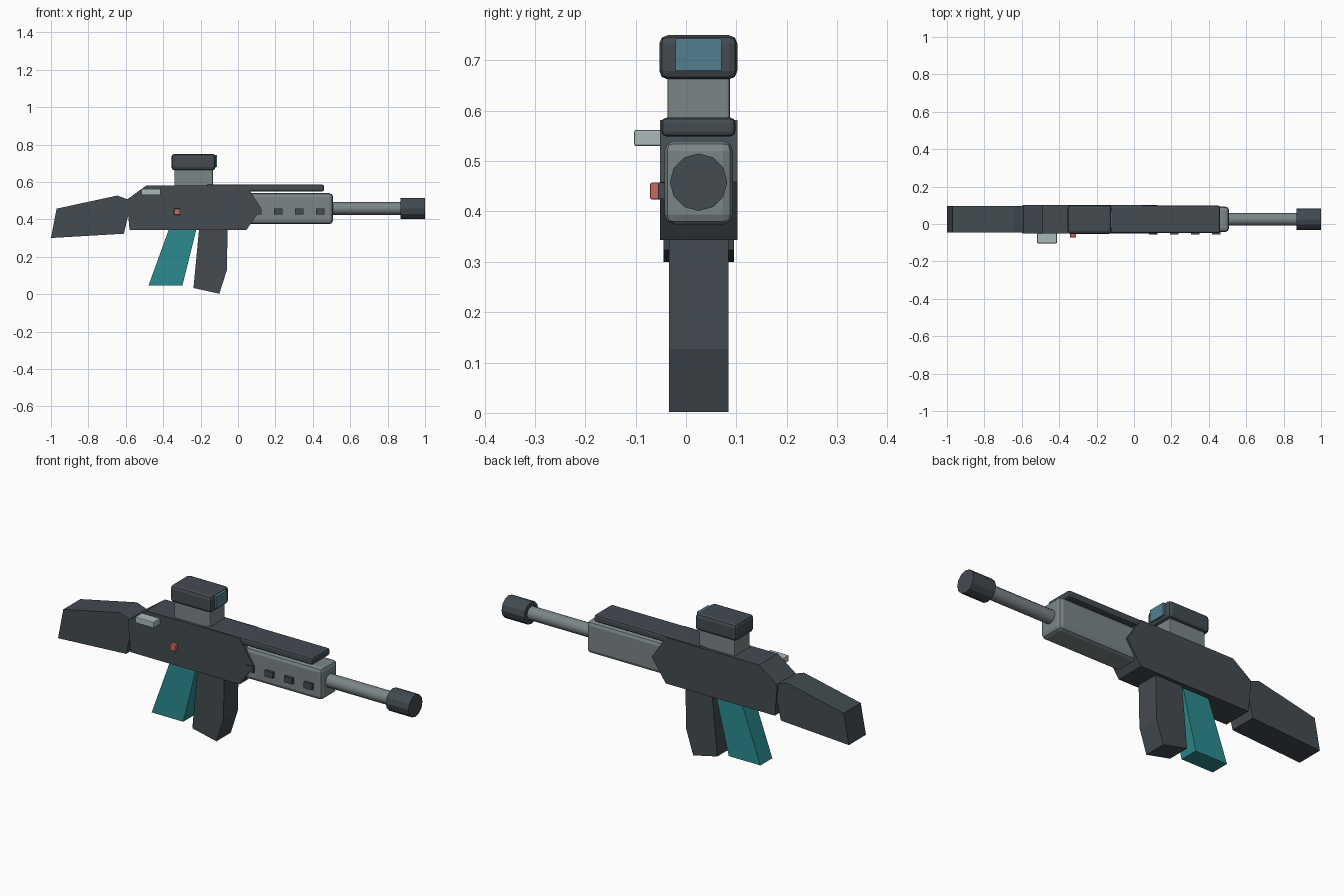
import bpy, bmesh
from math import pi
from mathutils import Matrix, Vector

cube = bpy.data.objects.get("Cube")
if cube:
    bpy.data.objects.remove(cube, do_unlink=True)

MID = 0.025   # side-to-side centre of the body
AXIS = 0.458  # height of the bore


def material(name, r, g, b):
    m = bpy.data.materials.new(name)
    m.use_nodes = True
    m.diffuse_color = (r, g, b, 1)
    m.node_tree.nodes["Principled BSDF"].inputs["Base Color"].default_value = (r, g, b, 1)
    return m


SLATE = material("dark slate", 0.056, 0.07, 0.081)
GREY = material("mid grey", 0.2, 0.235, 0.242)
TEAL = material("teal", 0.025, 0.26, 0.28)
PALE = material("pale grey", 0.4, 0.49, 0.48)
RED = material("soft red", 0.6, 0.14, 0.11)
GLASS = material("blue glass", 0.085, 0.21, 0.27)


def finish(name, bm, mat, bevel=0, smooth=False):
    bmesh.ops.recalc_face_normals(bm, faces=bm.faces)
    mesh = bpy.data.meshes.new(name)
    bm.to_mesh(mesh)
    bm.free()
    mesh.materials.append(mat)
    ob = bpy.data.objects.new(name, mesh)
    bpy.context.collection.objects.link(ob)
    if bevel:
        mod = ob.modifiers.new("rounded edges", "BEVEL")
        mod.width = bevel
        mod.segments = 2
    if smooth:
        bpy.ops.object.select_all(action="DESELECT")
        ob.select_set(True)
        bpy.context.view_layer.objects.active = ob
        bpy.ops.object.shade_smooth_by_angle(angle=pi / 5)
    return ob


def slab(name, outline, half, mat):
    """Side profile in x and z, extruded across the body."""
    bm = bmesh.new()
    face = bm.faces.new([bm.verts.new((x, MID - half, z)) for x, z in outline])
    out = bmesh.ops.extrude_face_region(bm, geom=[face])
    moved = [v for v in out["geom"] if isinstance(v, bmesh.types.BMVert)]
    bmesh.ops.translate(bm, verts=moved, vec=(0, 2 * half, 0))
    return finish(name, bm, mat)


def box(name, low, high, mat, bevel=0):
    a, b = Vector(low), Vector(high)
    bm = bmesh.new()
    bmesh.ops.create_cube(bm, size=1, matrix=Matrix.Translation((a + b) / 2)
                          @ Matrix.Diagonal((*(b - a), 1)))
    return finish(name, bm, mat, bevel)


def tube(name, x0, x1, radius, sides, mat, smooth=False):
    bm = bmesh.new()
    bmesh.ops.create_cone(bm, cap_ends=True, segments=sides, radius1=radius,
                          radius2=radius, depth=x1 - x0,
                          matrix=Matrix.Translation(((x0 + x1) / 2, MID, AXIS))
                          @ Matrix.Rotation(pi / 2, 4, "Y"))
    return finish(name, bm, mat, smooth=smooth)


# Main body, stock, grip and magazine
slab("receiver", [(-0.58, 0.343), (-0.595, 0.505), (-0.49, 0.581), (0.045, 0.581),
                  (0.125, 0.458), (0.045, 0.343)], 0.077, SLATE)
slab("stock", [(-1, 0.3), (-0.97, 0.457), (-0.645, 0.527), (-0.585, 0.505),
               (-0.585, 0.43), (-0.61, 0.323)], 0.07, SLATE)
slab("grip", [(-0.478, 0.047), (-0.297, 0.047), (-0.219, 0.36), (-0.365, 0.36)],
     0.049, TEAL)
slab("magazine", [(-0.238, 0.033), (-0.1, 0.002), (-0.06, 0.127), (-0.055, 0.36),
                  (-0.207, 0.36)], 0.059, SLATE)

# Fore end, rail and vents
box("handguard", (0.03, -0.043, 0.374), (0.508, 0.093, 0.54), GREY, 0.02)
box("top_rail", (-0.17, -0.049, 0.549), (0.46, 0.098, 0.586), SLATE, 0.01)
for i in range(4):
    x = 0.103 + i * 0.112
    box(f"vent_{i + 1}", (x - 0.023, -0.056, 0.425), (x + 0.023, -0.03, 0.457), SLATE)

# Barrel
tube("barrel", 0.48, 0.88, 0.034, 12, GREY, True)
tube("muzzle", 0.87, 1, 0.057, 12, SLATE)

# Sight
box("sight_mount", (-0.34, -0.037, 0.57), (-0.135, 0.087, 0.68), GREY, 0.005)
box("sight_body", (-0.356, -0.053, 0.662), (-0.12, 0.102, 0.75), SLATE, 0.017)
box("sight_lens", (-0.14, -0.021, 0.68), (-0.111, 0.07, 0.743), GLASS)

# Controls on the near side
box("charging_handle", (-0.518, -0.103, 0.53), (-0.412, -0.045, 0.562), PALE, 0.004)
box("selector_button", (-0.341, -0.071, 0.424), (-0.309, -0.045, 0.457), RED, 0.003)
